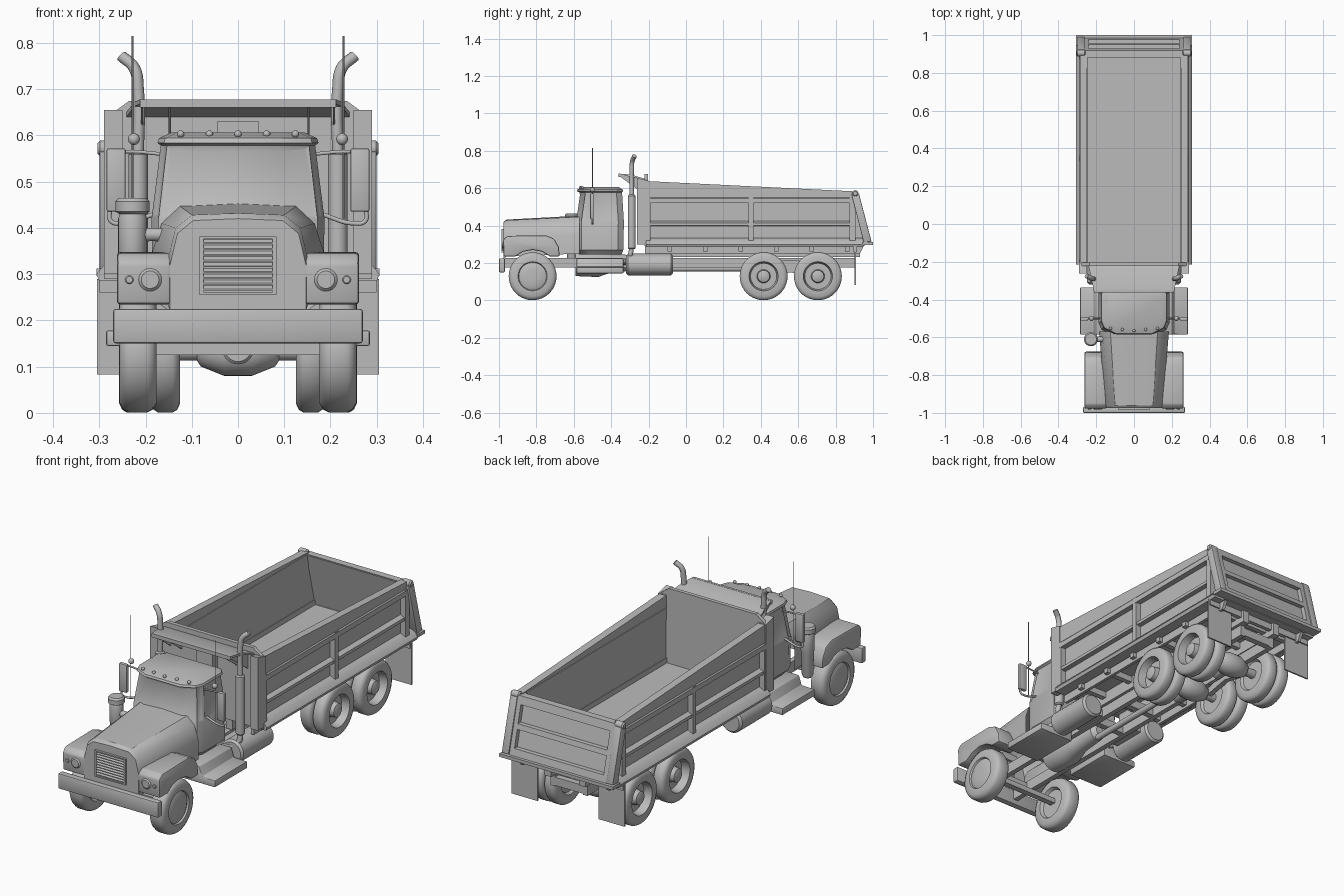
import bpy, bmesh, math
from mathutils import Vector, Matrix

if "Cube" in bpy.data.objects:
    bpy.data.objects.remove(bpy.data.objects["Cube"], do_unlink=True)

GREY = (0.5, 0.5, 0.5, 1)
mat = bpy.data.materials.new("plain_grey")
mat.use_nodes = True
mat.diffuse_color = GREY
mat.node_tree.nodes["Principled BSDF"].inputs["Base Color"].default_value = GREY
parts = []
SIDES = ((1, "left"), (-1, "right"))


def finish(name, bm, bevel=0, seg=2):
    bmesh.ops.recalc_face_normals(bm, faces=bm.faces)
    if bevel:
        edges = [e for e in bm.edges if len(e.link_faces) == 2 and e.calc_face_angle() > 0.6]
        bmesh.ops.bevel(bm, geom=edges, offset=bevel, segments=seg, affect='EDGES', profile=0.5)
    me = bpy.data.meshes.new(name)
    bm.to_mesh(me)
    bm.free()
    me.materials.append(mat)
    ob = bpy.data.objects.new(name, me)
    bpy.context.collection.objects.link(ob)
    parts.append(ob)
    return ob


def loft(name, rings, closed=True, caps=(True, True), bevel=0, edit=None):
    bm = bmesh.new()
    rows = [[bm.verts.new(p) for p in r] for r in rings]
    n = len(rows[0])
    for a, b in zip(rows, rows[1:]):
        for i in range(n if closed else n - 1):
            j = (i + 1) % n
            bm.faces.new((a[i], a[j], b[j], b[i]))
    for row, cap in zip((rows[0], rows[-1]), caps):
        if cap:
            bm.faces.new(row)
    if edit:
        bmesh.ops.recalc_face_normals(bm, faces=bm.faces)
        edit(bm)
    return finish(name, bm, bevel)


def prism(name, pts, a, b, axis='x', bevel=0):
    """Extrude a (y,z) outline along x, or an (x,z) outline along y."""
    put = (lambda p, t: (t, *p)) if axis == 'x' else (lambda p, t: (p[0], t, p[1]))
    return loft(name, [[put(p, t) for p in pts] for t in (a, b)], bevel=bevel)


def box(name, x, y, z, bevel=0):
    return prism(name, [(y[0], z[0]), (y[1], z[0]), (y[1], z[1]), (y[0], z[1])], *x, bevel=bevel)


def lathe(name, profile, centre, axis='z', n=32):
    """Spin (radius, offset) pairs around an axis through centre."""
    rot = {'z': Matrix(), 'x': Matrix.Rotation(math.pi / 2, 4, 'Y'),
           'y': Matrix.Rotation(-math.pi / 2, 4, 'X')}[axis]
    rings = [[Vector(centre) + rot @ Vector((r * math.cos(t), r * math.sin(t), h))
              for t in (2 * math.pi * i / n for i in range(n))] for r, h in profile]
    return loft(name, rings)


def cyl(name, centre, r, half, axis='z', rim=0.006, n=24):
    return lathe(name, [(r - rim, -half), (r, rim - half), (r, half - rim), (r - rim, half)], centre, axis, n)


def ball(name, centre, r):
    return lathe(name, [(r * math.sin(a), -r * math.cos(a)) for a in (.05, .5, 1, 1.57, 2.1, 2.6, 3.09)], centre, n=16)


def tube(name, pts, r):
    cu = bpy.data.curves.new(name, 'CURVE')
    cu.dimensions, cu.bevel_depth, cu.bevel_resolution, cu.use_fill_caps = '3D', r, 3, True
    sp = cu.splines.new('BEZIER')
    sp.bezier_points.add(len(pts) - 1)
    for bp, p in zip(sp.bezier_points, pts):
        bp.co, bp.handle_left_type, bp.handle_right_type = p, 'AUTO', 'AUTO'
    cu.materials.append(mat)
    bpy.context.collection.objects.link(bpy.data.objects.new(name, cu))


# hood: open-bottomed shell with rounded nose
def hood_ring(y, half):
    return [(-x, y, z) for x, z in reversed(half[1:])] + [(x, y, z) for x, z in half]


hood_front = [(0, .432), (.10, .428), (.135, .40), (.152, .33), (.152, .235)]
hood_back = [(0, .453), (.125, .447), (.165, .41), (.185, .35), (.185, .25)]
hood_nose = [(x * .97, z - .012) for x, z in hood_front]
loft("hood", [hood_ring(-.975, hood_nose), hood_ring(-.96, hood_front), hood_ring(-.57, hood_back)],
     closed=False, caps=(True, False))

# grille with slats
for s, side in SIDES:
    box(side + "_grille_post", (s * .075, s * .083), (-.986, -.97), (.258, .38))
for z in (.255, .376):
    box("grille_bar", (-.083, .083), (-.986, -.97), (z, z + .006))
for i in range(9):
    z = .265 + i * .0125
    prism("grille_slat", [(-.985, z), (-.974, z + .008), (-.974, z + .011), (-.985, z + .003)], -.075, .075)

# bumper
box("bumper", (-.27, .27), (-1, -.968), (.15, .225), bevel=.006)

# cab: stacked rounded rings with inset glass
def cab_ring(w, yf, yb, z):
    half = [(w * .55, yf + .008), (w * .92, yf + .04), (w, yf + .075), (w, yb - .03), (w - .025, yb)]
    return [(x, y, z) for x, y in half] + [(-x, y, z) for x, y in reversed(half)]


def glass(bm):
    band = [f for f in bm.faces if .45 < f.calc_center_median().z < .56]
    bmesh.ops.inset_region(bm, faces=[f for f in band if f.normal.y < -.4], thickness=.012, depth=-.005)
    panes = [f for f in band if f.is_valid and abs(f.normal.x) > .9]
    bmesh.ops.inset_individual(bm, faces=panes, thickness=.015, depth=-.004)


loft("cab", [cab_ring(.165, -.58, -.345, .245), cab_ring(.185, -.6, -.335, .27), cab_ring(.187, -.6, -.332, .42),
             cab_ring(.167, -.578, -.342, .578), cab_ring(.174, -.592, -.337, .584),
             cab_ring(.171, -.588, -.339, .594), cab_ring(.145, -.555, -.36, .606)], edit=glass)
for i in range(-2, 3):
    ball("roof_lamp", (i * .062, -.565 + abs(i) * .006, .603), .008)

# wheels
def tyre(name, x, y, w, dish):
    d = w / 2
    prof = [(.03, -d * .6), (.07, -d * .6), (.078, -d), (.108, -d), (.122, -d * .8), (.128, -d * .5),
            (.128, d * .5), (.122, d * .8), (.108, d), (.078, d)]
    prof += [(.07, -d * .2), (.036, -d * .2), (.032, d * .7), (.015, d * .9)] if dish \
        else [(.074, d * .8), (.06, d * .95), (.03, d)]
    lathe(name, [(r, h * (1 if x > 0 else -1)) for r, h in prof], (x, y, .129), 'x', 40)


for s, side in SIDES:
    tyre(side + "_front_wheel", s * .216, -.82, .08, False)
    for y in (.415, .705):
        tyre(side + "_rear_outer_wheel", s * .225, y, .064, True)
        tyre(side + "_rear_inner_wheel", s * .157, y, .064, True)

# axles, differentials and drive line
box("front_axle", (-.19, .19), (-.835, -.805), (.125, .15))
for y in (.415, .705):
    cyl("rear_axle", (0, y, .135), .022, .2, 'x')
    lathe("differential", [(.02, -.09), (.035, -.08), (.055, -.03), (.055, .03), (.035, .08), (.02, .09)], (0, y, .135), 'x')
    cyl("differential_nose", (0, y - .06, .14), .035, .05, 'y')
cyl("drive_shaft", (0, .06, .17), .015, .33, 'y')
lathe("gearbox", [(.07, -.17), (.075, -.05), (.05, .02), (.04, .15), (.02, .17)], (0, -.42, .2), 'y')

# chassis
for s, side in SIDES:
    box(side + "_chassis_rail", (s * .075, s * .1), (-.97, .9), (.175, .228))
    box(side + "_body_sill", (s * .075, s * .11), (-.2, .93), (.232, .295))
    prism(side + "_walking_beam", [(.41, .12), (.56, .15), (.71, .12), (.71, .15), (.56, .19), (.41, .15)], s * .085, s * .11)
    prism(side + "_rear_spring", [(.45, .17), (.67, .17), (.6, .215), (.52, .215)], s * .08, s * .115)
for y in (-.9, -.62, -.2, .02, .25, .56, .87):
    box("cross_member", (-.08, .08), (y, y + .03), (.18, .22))

for s, side in SIDES:
    # fender with wheel arch and headlamp
    arch = [(-.82 + .14 * math.cos(a), .13 + .14 * math.sin(a)) for a in (.85, 1.2, 1.57, 1.95, 2.3)]
    prism(side + "_fender", [(-.975, .235), (-.978, .325), (-.955, .345), (-.75, .348), (-.705, .33), (-.68, .285),
                             (-.675, .235)] + arch, s * .145, s * .262, bevel=.008)
    cyl(side + "_headlamp", (s * .19, -.977, .288), .025, .006, 'y')
    cyl(side + "_marker_lamp", (s * .235, -.977, .288), .009, .005, 'y', rim=.002)
    # steps and tank
    prism(side + "_cab_step", [(s * x, z) for x, z in ((.1, .225), (.2, .225), (.215, .18), (.285, .178), (.285, .145),
                                                      (.1, .145))], -.585, -.335, 'y', bevel=.004)
    cyl(side + "_fuel_tank", (s * .19, -.195, .192), .058, .125, 'y', rim=.01)
    box(side + "_tank_bracket", (s * .09, s * .15), (-.28, -.11), (.18, .215))
    # exhaust stack
    cyl(side + "_muffler", (s * .216, -.29, .42), .021, .145)
    tube(side + "_exhaust_pipe", [(s * .216, -.29, .55), (s * .216, -.29, .7), (s * .224, -.287, .745),
                                  (s * .252, -.275, .772)], .0125)
    tube(side + "_exhaust_elbow", [(s * .216, -.29, .29), (s * .21, -.3, .235), (s * .12, -.33, .2)], .013)
    # mirror and aerial
    box(side + "_mirror", (s * .243, s * .284), (-.512, -.494), (.435, .572), bevel=.004)
    tube(side + "_mirror_arm", [(s * .18, -.5, .43), (s * .25, -.5, .41), (s * .275, -.5, .415), (s * .277, -.5, .44)], .005)
    tube(side + "_mirror_stay", [(s * .168, -.5, .56), (s * .225, -.5, .565), (s * .26, -.5, .565)], .004)
    tube(side + "_aerial", [(s * .228, -.5, .42), (s * .228, -.5, .6), (s * .228, -.5, .815)], .0018)
    ball(side + "_aerial_base", (s * .225, -.5, .592), .013)
    # dump body side wall and its frame
    prism(side + "_body_wall", [(-.2, .3), (.955, .3), (.905, .57), (-.2, .625)], s * .248, s * .262)
    prism(side + "_top_rail", [(s * x, z) for x, z in ((.245, .52), (.245, .578), (.258, .582), (.29, .545), (.29, .52))],
          -.2, .9, 'y')
    prism(side + "_top_wedge", [(-.215, .55), (.9, .55), (.9, .583), (-.215, .638)], s * .248, s * .285)
    prism(side + "_lower_rail", [(s * x, z) for x, z in ((.245, .285), (.3, .285), (.306, .3), (.288, .322), (.26, .335),
                                                        (.245, .335))], -.215, .95, 'y')
    prism(side + "_middle_rail", [(s * x, z) for x, z in ((.25, .395), (.284, .4), (.284, .415), (.25, .43))], -.2, .9, 'y')
    for y, w in ((-.25, .06), (.335, .025), (.875, .03)):
        box(side + "_wall_post", (s * .25, s * .289), (y, y + w), (.3, .55))
    prism(side + "_body_skirt", [(-.22, .25), (.93, .25), (.95, .29), (-.22, .29)], s * .225, s * .24)
    prism(side + "_front_corner", [(-.262, .3), (-.2, .3), (-.2, .64), (-.262, .655)], s * .25, s * .29)
    box(side + "_mud_flap", (s * .165, s * .305), (.9, .908), (.083, .29))
    # tailgate arm and hinge
    prism(side + "_tailgate_arm", [(.885, .565), (.925, .57), (.992, .315), (.95, .31)], s * .262, s * .3, bevel=.004)
    cyl(side + "_tailgate_hinge", (s * .28, .905, .572), .017, .024, 'x')

# air cleaner on the right side
lathe("air_cleaner", [(.02, -.13), (.026, -.115), (.028, -.01), (.031, 0), (.031, .075), (.028, .085), (.037, .09),
                      (.037, .112), (.03, .12)], (-.228, -.61, .345))
tube("air_duct", [(-.228, -.61, .38), (-.2, -.61, .385), (-.16, -.61, .385)], .015)

# dump body floor, headboard and cab shield
box("body_floor", (-.25, .25), (-.21, .955), (.292, .31))
for i in range(6):
    box("floor_bearer", (-.26, .26), (-.1 + i * .19, -.075 + i * .19), (.262, .293))
board = [(.29, .29), (.29, .635), (.235, .675)]
prism("headboard", board + [(-x, z) for x, z in reversed(board)], -.222, -.203, 'y')
shield = [(y, w, z) for y, w, z in ((-.205, .245, .645), (-.29, .225, .672), (-.36, .212, .678))]
loft("cab_shield", [[(-w, y, z), (w, y, z), (w, y, z - .01), (-w, y, z - .01)] for y, w, z in shield])
box("shield_lip", (-.212, .212), (-.362, -.35), (.66, .678))
for x in (-.21, -.15, .15, .205):
    prism("shield_gusset", [(-.215, .56), (-.215, .65), (-.35, .674), (-.35, .66)], x, x + .005)
box("hoist_housing", (-.045, .045), (-.26, -.22), (.3, .63))

# tailgate: leaning slab with raised ribs
def lean(z):
    return .982 - (z - .31) * .25


def gate(name, x0, x1, z0, z1, inner, outer):
    prism(name, [(lean(z0) + inner, z0), (lean(z0) + outer, z0), (lean(z1) + outer, z1), (lean(z1) + inner, z1)], x0, x1)


gate("tailgate_panel", -.262, .262, .305, .575, -.035, -.018)
for z0, z1 in ((.312, .345), (.43, .455), (.54, .578)):
    gate("tailgate_rib", -.262, .262, z0, z1, -.03, .004)
for x in (-.262, .24):
    gate("tailgate_stile", x, x + .022, .312, .578, -.03, .004)
box("tailgate_latch_bar", (-.306, .306), (.945, 1), (.296, .312))
box("rear_cross_beam", (-.3, .3), (.895, .915), (.26, .292))

# smooth shading with crisp edges
bpy.ops.object.select_all(action='DESELECT')
for ob in parts:
    ob.select_set(True)
bpy.context.view_layer.objects.active = parts[0]
bpy.ops.object.shade_smooth_by_angle(angle=math.radians(35))
